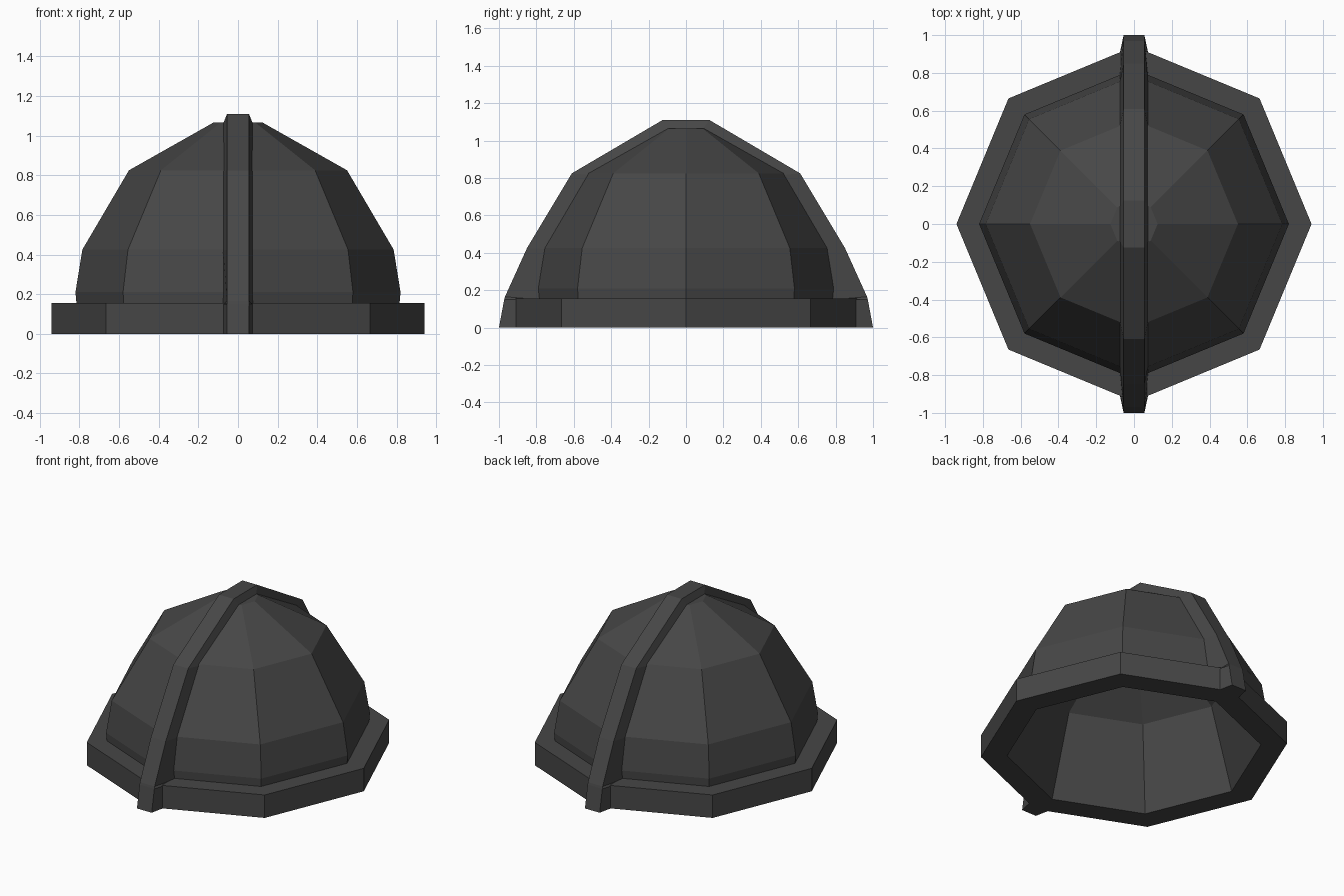
import bpy, bmesh, math

if "Cube" in bpy.data.objects:
    bpy.data.objects.remove(bpy.data.objects["Cube"])

mat = bpy.data.materials.new("charcoal grey")
mat.diffuse_color = (0.062, 0.062, 0.062, 1)
mat.use_nodes = True
mat.node_tree.nodes["Principled BSDF"].inputs["Base Color"].default_value = mat.diffuse_color


def finish(bm, name):
    bmesh.ops.recalc_face_normals(bm, faces=bm.faces)
    me = bpy.data.meshes.new(name)
    bm.to_mesh(me)
    bm.free()
    me.materials.append(mat)
    ob = bpy.data.objects.new(name, me)
    bpy.context.collection.objects.link(ob)
    return ob


def skin(rings, name):
    """Join equal rings of points into a closed, capped solid."""
    bm = bmesh.new()
    vs = [[bm.verts.new(p) for p in r] for r in rings]
    n = len(vs[0])
    for a, b in zip(vs, vs[1:]):
        for i in range(n):
            j = (i + 1) % n
            bm.faces.new((a[i], a[j], b[j], b[i]))
    bm.faces.new(vs[0])
    bm.faces.new(vs[-1])
    return finish(bm, name)


# Hollow eight-sided dome with brim: (radius, z) from inner crown, under the rim, to outer crown
profile = [(0.12, 0.96), (0.62, 0.54), (0.78, 0),
           (0.94, 0), (0.94, 0.155), (0.815, 0.155), (0.82, 0.21),
           (0.785, 0.425), (0.55, 0.825), (0.125, 1.065)]
skin([[(r * math.cos(k * math.pi / 4), r * math.sin(k * math.pi / 4), z)
       for k in range(8)] for r, z in profile], "dome_and_brim")

# Tapered rib over the crown, front to back: (outer y, outer z, inner y, inner z)
half = [(1.0, 0, 0.905, 0), (0.972, 0.15, 0.905, 0.15), (0.968, 0.165, 0.785, 0.15),
        (0.85, 0.425, 0.75, 0.42), (0.61, 0.825, 0.515, 0.815), (0.125, 1.11, 0.09, 1.06)]
path = half + [(-a, b, -c, d) for a, b, c, d in reversed(half)]
skin([[(-0.055, oy, oz), (0.055, oy, oz), (0.075, iy, iz), (-0.075, iy, iz)]
      for oy, oz, iy, iz in path], "crest_rib")
